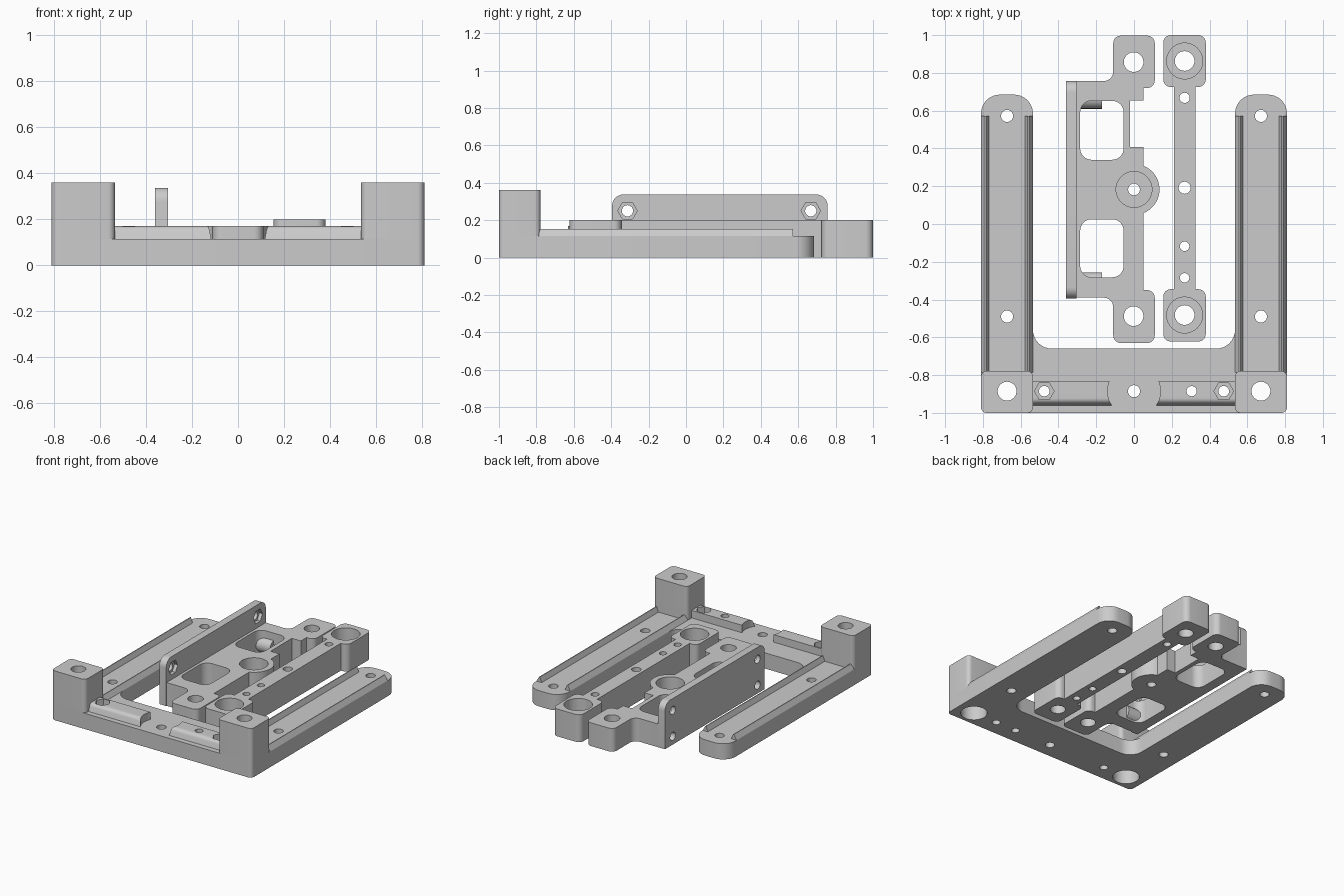
import bpy, bmesh
from math import sin, cos, pi, tau, atan2
from mathutils import Vector

cube = bpy.data.objects.get("Cube")
if cube:
    bpy.data.objects.remove(cube)

grey = bpy.data.materials.new("plain grey")
grey.use_nodes = True
colour = (0.6, 0.6, 0.6, 1)
grey.diffuse_color = colour
grey.node_tree.nodes["Principled BSDF"].inputs["Base Color"].default_value = colour


def rounded(corners, steps=8):
    """Outline whose corners (u, v, radius) are rounded by tangent arcs."""
    out = []
    for i, c in enumerate(corners):
        p = Vector(c[:2])
        r = c[2] if len(c) > 2 else 0
        if not r:
            out.append(p)
            continue
        a = (Vector(corners[i - 1][:2]) - p).normalized()
        b = (Vector(corners[(i + 1) % len(corners)][:2]) - p).normalized()
        half = a.angle(b) / 2
        centre = p + (a + b).normalized() * r / sin(half)
        start = p + a * r * cos(half) / sin(half) - centre
        end = p + b * r * cos(half) / sin(half) - centre
        a0 = atan2(start.y, start.x)
        turn = (atan2(end.y, end.x) - a0 + pi) % tau - pi
        for k in range(steps + 1):
            t = a0 + turn * k / steps
            out.append(centre + Vector((cos(t), sin(t))) * r)
    return out


def rect(u0, u1, v0, v1, r=0):
    return rounded([(u0, v0, r), (u1, v0, r), (u1, v1, r), (u0, v1, r)])


def ring(u, v, r, n=40):
    return [Vector((u + r * cos(tau * k / n), v + r * sin(tau * k / n))) for k in range(n)]


def prism(name, outline, lo, hi, axis="z"):
    """Extrude an outline along z (outline in x,y), x (y,z) or y (x,z)."""
    place = {"z": lambda u, v, w: (u, v, w),
             "x": lambda u, v, w: (w, u, v),
             "y": lambda u, v, w: (u, w, v)}[axis]
    bm = bmesh.new()
    rows = [[bm.verts.new(place(p[0], p[1], w)) for p in outline] for w in (lo, hi)]
    bm.faces.new(rows[0])
    bm.faces.new(rows[1])
    n = len(outline)
    for i in range(n):
        j = (i + 1) % n
        bm.faces.new((rows[0][i], rows[0][j], rows[1][j], rows[1][i]))
    bmesh.ops.recalc_face_normals(bm, faces=bm.faces)
    mesh = bpy.data.meshes.new(name)
    bm.to_mesh(mesh)
    bm.free()
    mesh.materials.append(grey)
    ob = bpy.data.objects.new(name, mesh)
    bpy.context.collection.objects.link(ob)
    return ob


def cut(parts, outline, lo, hi, axis="z"):
    """Subtract a prism from each part and bake the result."""
    cutter = prism("cutter", outline, lo, hi, axis)
    cutter.hide_render = True
    for ob in parts:
        mod = ob.modifiers.new("cut", "BOOLEAN")
        mod.operation, mod.solver, mod.object = "DIFFERENCE", "EXACT", cutter
        bpy.context.view_layer.objects.active = ob
        bpy.ops.object.modifier_apply(modifier=mod.name)
    bpy.data.objects.remove(cutter)


def drill(parts, x, y, r, lo=-0.1, hi=0.5, n=40):
    cut(parts, ring(x, y, r, n), lo, hi)


parts = []
FLOOR, TOP, BAR_Y = 0.115, 0.36, -0.885

# U-shaped base frame
half = [(0.81, -1, 0.03), (0.81, 0.685, 0.1), (0.535, 0.685, 0.1), (0.535, -0.66, 0.1)]
mirror = [(-x, y, r) for x, y, r in reversed(half)]
frame = prism("base_frame", rounded(half + mirror), 0, FLOOR)
parts.append(frame)

for s, side in ((1, "left"), (-1, "right")):
    # Tall corner block with a deep bore from below
    x0, x1 = sorted((s * 0.535, s * 0.81))
    block = prism(side + "_corner_block", rect(x0, x1, -1, -0.778, 0.03), FLOOR, TOP)
    drill([frame, block], s * 0.672, BAR_Y, 0.09, hi=0.28)
    drill([block], s * 0.672, BAR_Y, 0.05)

    # Low ridges along both edges of the arm
    for name, edge, inward in (("outer", 0.81, -1), ("inner", 0.535, 1)):
        profile = [(s * (edge + inward * d), z) for d, z in
                   ((0, FLOOR), (0.022, 0.152), (0.028, 0.152), (0.043, FLOOR))]
        parts.append(prism(f"{side}_{name}_ridge", profile, -0.785, 0.572, "y"))

    # Raised front rail, scooped away around the middle hole
    x0, x1 = sorted((s * 0.05, s * 0.54))
    section = rounded([(-0.83, FLOOR), (-0.83, 0.17), (-0.945, 0.17, 0.03), (-0.962, FLOOR)])
    rail = prism(side + "_front_rail", section, x0, x1, "x")
    drill([rail], 0, BAR_Y, 0.14)
    drill([frame, rail], s * 0.475, BAR_Y, 0.028)
    drill([frame, rail], s * 0.475, BAR_Y, 0.052, lo=0.08, n=6)
    if s > 0:
        drill([frame, rail], 0.305, BAR_Y, 0.027)
    parts += [block, rail]

    # Screw holes in the arm
    for y in (0.572, -0.49):
        drill([frame], s * 0.672, y, 0.032)
drill([frame], 0, BAR_Y, 0.032)

# Carriage plate with end lugs and a round boss on its edge
boss = [(0.135 * cos(t), 0.183 + 0.135 * sin(t))
        for t in (-1.19 + 2.38 * k / 20 for k in range(21))]
outline = [(-0.305, -0.39), (-0.11, -0.39, 0.05), (-0.11, -0.63, 0.04),
           (0.11, -0.63, 0.04), (0.11, -0.35, 0.04), (0.05, -0.35)]
outline += boss
outline += [(0.05, 0.408), (-0.022, 0.408), (-0.022, 0.655), (0.05, 0.655),
            (0.05, 0.72), (0.11, 0.72, 0.04), (0.11, 0.997, 0.04),
            (-0.11, 0.997, 0.04), (-0.11, 0.757, 0.05), (-0.305, 0.757)]
plate = prism("carriage_plate", rounded(outline), 0, 0.17)
for y0, y1 in ((0.34, 0.652), (-0.282, 0.025)):
    cut([plate], rect(-0.285, -0.055, y0, y1, 0.06), -0.1, 0.3)
for y in (0.857, -0.488):
    drill([plate], -0.002, y, 0.052)
drill([plate], 0, 0.183, 0.095, lo=0.08)
drill([plate], 0, 0.183, 0.031)

# Upright wall with nut pockets, and screw sleeves in the plate
wall = prism("carriage_wall", rounded([(-0.395, 0), (0.757, 0), (0.757, 0.337, 0.06),
                                       (-0.395, 0.337, 0.06)]), 0, 0, "x")
bpy.data.objects.remove(wall)
wall = prism("carriage_wall", rounded([(-0.395, 0), (0.757, 0), (0.757, 0.337, 0.06),
                                       (-0.395, 0.337, 0.06)]), -0.36, -0.305, "x")
for name, y in (("back", 0.667), ("front", -0.313)):
    sleeve = prism(name + "_screw_sleeve", ring(y, 0.06, 0.057), -0.3, -0.17, "x")
    cut([wall], ring(y, 0.25, 0.03), -0.5, -0.2, "x")
    cut([wall], ring(y, 0.25, 0.052, 6), -0.33, -0.2, "x")
    cut([wall, plate, sleeve], ring(y, 0.06, 0.03), -0.5, -0.165, "x")
    parts.append(sleeve)
parts += [plate, wall]

# Clamp bar with a square pad at each end
clamp = prism("clamp_bar", rounded([
    (0.155, -0.622, 0.04), (0.38, -0.622, 0.04), (0.38, -0.345, 0.04), (0.325, -0.345),
    (0.325, 0.725), (0.38, 0.725, 0.04), (0.38, 1, 0.04), (0.155, 1, 0.04),
    (0.155, 0.725, 0.04), (0.213, 0.725), (0.213, -0.345), (0.155, -0.345, 0.04)]), 0, 0.2)
for y in (0.863, -0.482):
    drill([clamp], 0.268, y, 0.095, lo=0.1)
    drill([clamp], 0.268, y, 0.052)
for y, r in ((0.668, 0.027), (0.192, 0.032), (-0.118, 0.025), (-0.285, 0.025)):
    drill([clamp], 0.268, y, r)
parts.append(clamp)

# Smooth the round surfaces and keep the edges crisp
bpy.ops.object.select_all(action="DESELECT")
for ob in parts:
    ob.select_set(True)
bpy.context.view_layer.objects.active = parts[0]
bpy.ops.object.shade_smooth_by_angle()
